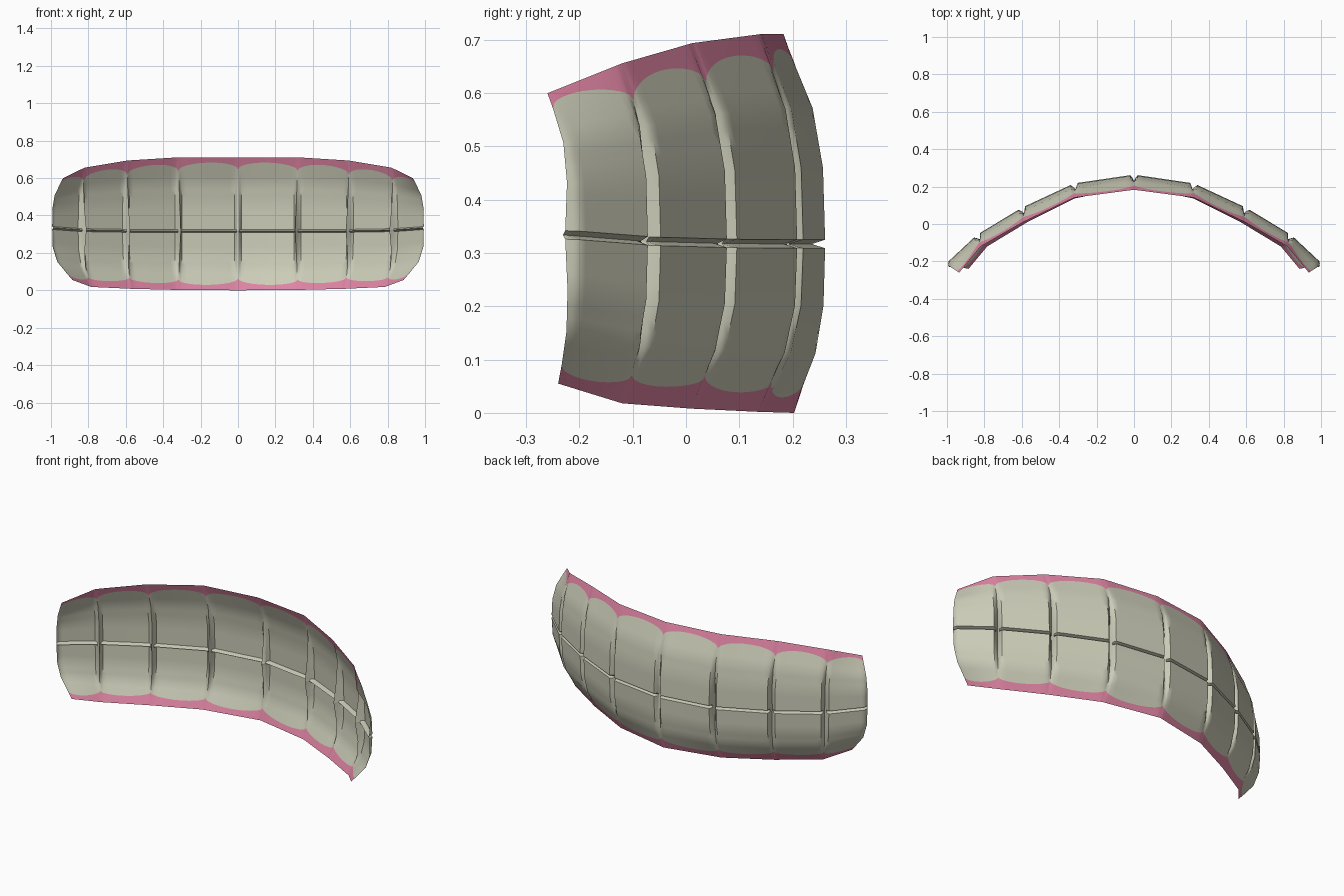
import bpy, bmesh, math
from mathutils import Vector

if "Cube" in bpy.data.objects:
    bpy.data.objects.remove(bpy.data.objects["Cube"])

def material(name, rgb):
    m = bpy.data.materials.new(name)
    m.diffuse_color = (*rgb, 1)
    m.use_nodes = True
    m.node_tree.nodes["Principled BSDF"].inputs["Base Color"].default_value = m.diffuse_color
    return m

IVORY = material("ivory", (0.60, 0.60, 0.48))
PINK = material("gum pink", (0.73, 0.23, 0.36))

# Arch knots at each tooth boundary, from the centre to the right end
MID = [Vector(p) for p in ((0, .264, .317), (.32, .217, .317), (.60, .087, .318),
                           (.84, -.058, .322), (1.005, -.212, .334))]
TOP = [Vector(p) for p in ((0, .183, .711), (.32, .141, .711), (.59, .012, .694),
                           (.82, -.12, .656), (.935, -.26, .60))]
BOTTOM = [Vector(p) for p in ((0, .203, 0), (.32, .136, .002), (.57, .01, .008),
                              (.785, -.12, .018), (.885, -.24, .055))]
# Gum line heights at the boundaries and at the middle of each tooth
TOP_GUM = ([.645, .637, .617, .585, .57], [.682, .669, .643, .605])
LOW_GUM = ([.065, .06, .07, .072, .09], [.03, .04, .05, .06])
# Arch inward directions
INWARD = [Vector((0, -1, 0))]
for i in range(1, 5):
    t = MID[min(i + 1, 4)] - MID[i - 1]
    INWARD.append(Vector((t.y, -t.x, 0)).normalized())

LIP, SEAM = .008, .026
BULGE = [(0, 0), (.35, .05), (.64, .29), (1, 1)]   # height fraction -> lean to the edge

def bulge(t):
    for (a, wa), (b, wb) in zip(BULGE, BULGE[1:]):
        if t <= b:
            return wa + (wb - wa) * (t - a) / (b - a)
    return 1

def columns():
    """Yield tooth index, fraction along the tooth and groove strength."""
    for i in range(4):
        length = (MID[i + 1] - MID[i]).length
        a, b = .009 / length, .02 / length
        left = [(0, 1), (a, .4), (b, 0)]
        if i:
            left = left[0:]
        inner = [(b + (1 - 2 * b) * k / 12, 0) for k in range(1, 12)]
        right = [(1 - b, 0), (1 - a, .4 if i < 3 else .15)]
        for f, g in left + inner + right:
            yield i, f, g
    yield 3, 1, .4

def jaw(name, edge, gum, sign):
    bm = bmesh.new()
    grid = []
    for i, f, groove in columns():
        mid, rim = MID[i].lerp(MID[i + 1], f), edge[i].lerp(edge[i + 1], f)
        inward = INWARD[i].lerp(INWARD[i + 1], f).normalized()
        base = gum[0][i] * (1 - f) + gum[0][i + 1] * f
        rise = gum[1][i] - (gum[0][i] + gum[0][i + 1]) / 2
        gum_z = base + rise * math.sqrt(max(0, 4 * f * (1 - f)))
        tg = (gum_z - mid.z) / (rim.z - mid.z)
        # seam valley, lip, tooth face, gum line, rim
        verts = [bm.verts.new(mid + inward * max(SEAM, .05 * groove))]
        for t in (0, .12, .24, .35, .46, .55, .64, .73, tg, 1):
            z = mid.z + sign * LIP * (1 - t) + (rim.z - mid.z) * t
            p = mid + (rim - mid) * bulge(t)
            p.z = z
            verts.append(bm.verts.new(p + inward * .05 * groove * max(0, 1 - t / .9)))
        grid.append(verts)
    for a, b in zip(grid, grid[1:]):
        last = len(a) - 2
        for r in range(last + 1):
            quad = [a[r], a[r + 1], b[r + 1], b[r]]
            if sign < 0:
                quad.reverse()
            bm.faces.new(quad).material_index = 1 if r == last else 0
    me = bpy.data.meshes.new(name)
    bm.to_mesh(me)
    bm.free()
    me.materials.append(IVORY)
    me.materials.append(PINK)
    ob = bpy.data.objects.new(name, me)
    bpy.context.collection.objects.link(ob)
    # left half
    mod = ob.modifiers.new("mirror", 'MIRROR')
    mod.use_axis[0] = True
    mod.merge_threshold = .0005
    bpy.ops.object.select_all(action='DESELECT')
    ob.select_set(True)
    bpy.context.view_layer.objects.active = ob
    bpy.ops.object.shade_smooth_by_angle(angle=math.radians(35))

jaw("upper_teeth", TOP, TOP_GUM, 1)
jaw("lower_teeth", BOTTOM, LOW_GUM, -1)
